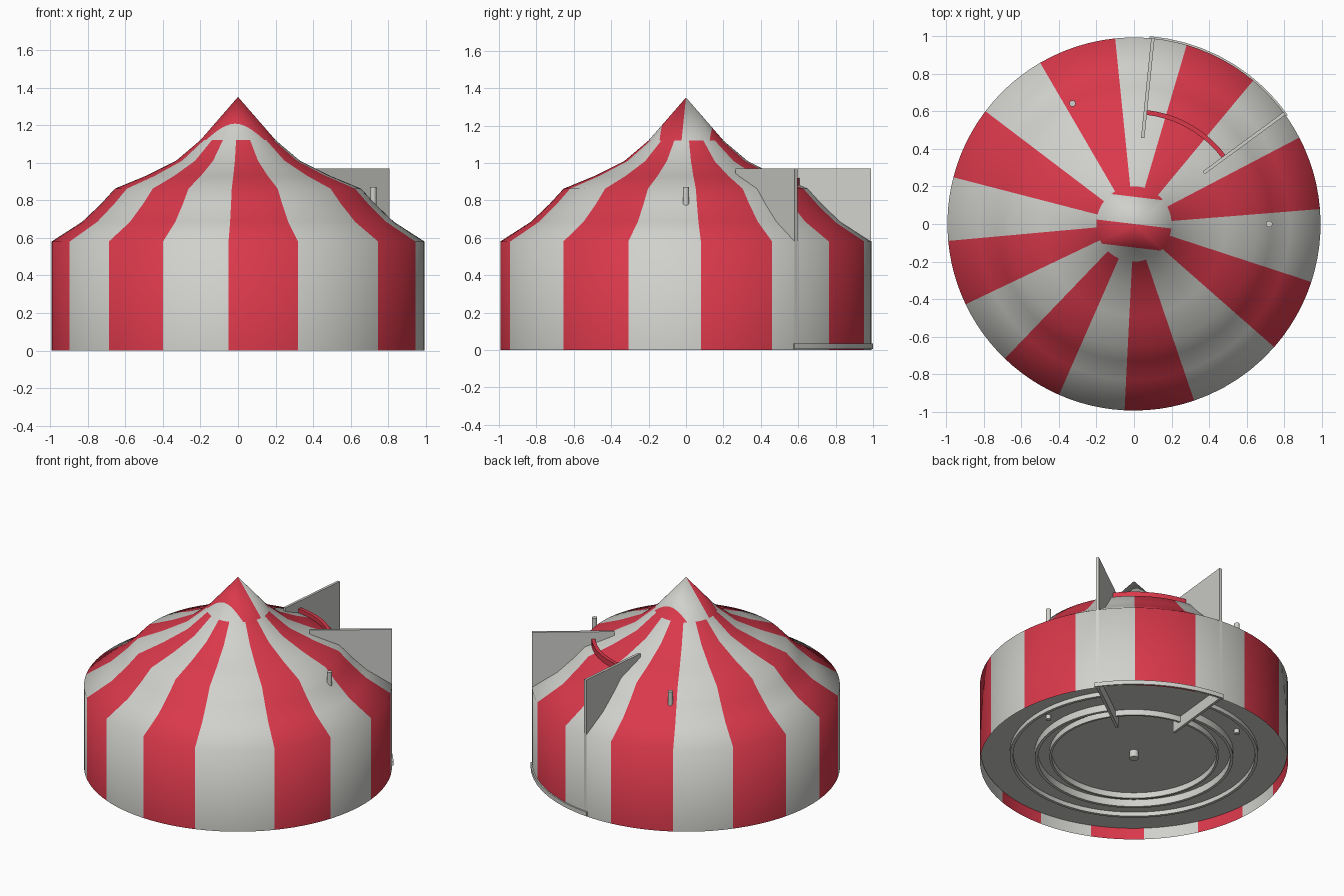
import bpy, bmesh, math
from mathutils import Vector

if "Cube" in bpy.data.objects:
    bpy.data.objects.remove(bpy.data.objects["Cube"])


def material(name, rgb):
    m = bpy.data.materials.new(name)
    m.diffuse_color = (*rgb, 1)
    m.use_nodes = True
    m.node_tree.nodes["Principled BSDF"].inputs["Base Color"].default_value = m.diffuse_color
    return m


GREY = material("canvas grey", (0.63, 0.63, 0.60))
RED = material("stripe red", (0.70, 0.04, 0.07))


def polar(r, deg, z):
    a = math.radians(deg)
    return Vector((r * math.cos(a), r * math.sin(a), z))


def finish(bm, name, mats, smooth=None):
    bmesh.ops.recalc_face_normals(bm, faces=bm.faces[:])
    me = bpy.data.meshes.new(name)
    bm.to_mesh(me)
    bm.free()
    for m in mats:
        me.materials.append(m)
    ob = bpy.data.objects.new(name, me)
    bpy.context.collection.objects.link(ob)
    if smooth:
        bpy.ops.object.select_all(action='DESELECT')
        ob.select_set(True)
        bpy.context.view_layer.objects.active = ob
        bpy.ops.object.shade_smooth_by_angle(angle=math.radians(smooth))
    return ob


# Tent shell: revolved profile with columns aligned to the stripe edges
PROFILE = [(0.993, 0), (0.993, 0.58), (0.83, 0.685), (0.73, 0.78), (0.655, 0.862),
           (0.49, 0.93), (0.33, 1.01), (0.2, 1.12)]
STRIPES = [(4.6, 27.6), (50.3, 73.6), (95.8, 120.2), (142.8, 165.5),
           (185.2, 205.5), (226.2, 246.3), (267.1, 288.8), (318.7, 341.9)]
PEAK = 1.35


def build_tent():
    edges = [a for s in STRIPES for a in s] + [STRIPES[0][0] + 360]
    angles, red = [], []
    for i in range(len(edges) - 1):
        for k in range(6):
            angles.append(edges[i] + (edges[i + 1] - edges[i]) * k / 6)
            red.append(i % 2 == 0)
    n = len(angles)
    bm = bmesh.new()
    rings = [[bm.verts.new(polar(r, a, z)) for a in angles] for r, z in PROFILE]
    for lo, hi in zip(rings, rings[1:]):
        for i in range(n):
            j = (i + 1) % n
            f = bm.faces.new((lo[i], lo[j], hi[j], hi[i]))
            f.material_index = int(red[i])
    # pointed cap, cut into straight bands
    tip = bm.verts.new((0, 0, PEAK))
    cap = [bm.faces.new((rings[-1][i], rings[-1][(i + 1) % n], tip)) for i in range(n)]
    across = Vector((0.12, 1, 0))
    for d in (-0.125, 0.0, 0.145):
        cap = [f for f in bm.faces if f.calc_center_median().z > 1.121]
        geom = set(cap) | {e for f in cap for e in f.edges} | {v for f in cap for v in f.verts}
        bmesh.ops.bisect_plane(bm, geom=list(geom), dist=1e-5,
                               plane_co=(0, d, 0), plane_no=across)
    for f in bm.faces:
        c = f.calc_center_median()
        if c.z > 1.121:
            t = c.dot(across)
            f.material_index = int(t > 0.145 or -0.125 < t < 0)
    finish(bm, "striped_tent", [GREY, RED], 65)


# Curved wall between two angles
def arc_wall(name, r0, r1, z0, z1, a0, a1, mat):
    bm = bmesh.new()
    steps = max(4, int((a1 - a0) / 5))
    closed = a1 - a0 >= 360
    secs = []
    for k in range(steps if closed else steps + 1):
        a = a0 + (a1 - a0) * k / steps
        secs.append([bm.verts.new(polar(r, a, z))
                     for r, z in ((r0, z0), (r1, z0), (r1, z1), (r0, z1))])
    pairs = list(zip(secs, secs[1:])) + ([(secs[-1], secs[0])] if closed else [])
    for s, t in pairs:
        for i in range(4):
            j = (i + 1) % 4
            bm.faces.new((s[i], s[j], t[j], t[i]))
    if not closed:
        bm.faces.new(secs[0])
        bm.faces.new(secs[-1])
    finish(bm, name, [mat], 30)


# Upright radial plate
def fin(name, deg, r0, r1, z0, z1, thick):
    side = polar(thick / 2, deg + 90, 0)
    bm = bmesh.new()
    loops = [[bm.verts.new(polar(r, deg, z) + side * s)
              for r, z in ((r0, z0), (r1, z0), (r1, z1), (r0, z1))] for s in (-1, 1)]
    for lp in loops:
        bm.faces.new(lp)
    for i in range(4):
        j = (i + 1) % 4
        bm.faces.new((loops[0][i], loops[0][j], loops[1][j], loops[1][i]))
    finish(bm, name, [GREY])


def post(name, loc, radius, z0, z1):
    bm = bmesh.new()
    bmesh.ops.create_cone(bm, cap_ends=True, segments=16, radius1=radius,
                          radius2=radius, depth=z1 - z0)
    bmesh.ops.translate(bm, verts=bm.verts, vec=(loc.x, loc.y, (z0 + z1) / 2))
    finish(bm, name, [GREY], 30)


build_tent()

# Recessed floor
bm = bmesh.new()
bmesh.ops.create_circle(bm, cap_ends=True, segments=96, radius=0.988)
bmesh.ops.translate(bm, verts=bm.verts, vec=(0, 0, 0.08))
finish(bm, "floor", [GREY])

# Entrance side walls poking through the roof, lintel and threshold
A0, A1 = 36.3, 84.2
for tag, a in (("right", A0), ("left", A1)):
    fin("entrance_wall_" + tag, a, 0.46, 0.994, 0.0, 0.97, 0.018)
arc_wall("entrance_lintel", 0.585, 0.61, 0.8, 0.92, A0, A1, RED)
arc_wall("threshold", 0.985, 1.003, 0.005, 0.035, A0 - 1, A1 + 1, GREY)

# Ring walls under the floor, open at the entrance
arc_wall("outer_ring", 0.78, 0.8, 0.05, 0.085, A1, A0 + 360, GREY)
arc_wall("middle_ring", 0.62, 0.64, 0.03, 0.085, A1, A0 + 360, GREY)
arc_wall("inner_ring", 0.53, 0.545, 0.04, 0.085, 0, 360, GREY)

# Posts
post("centre_post", Vector((0, 0, 0)), 0.03, 0.03, 1.2)
post("roof_post_right", polar(0.72, 0, 0), 0.017, 0.05, 0.87)
post("roof_post_back", polar(0.72, 117, 0), 0.017, 0.05, 0.87)
